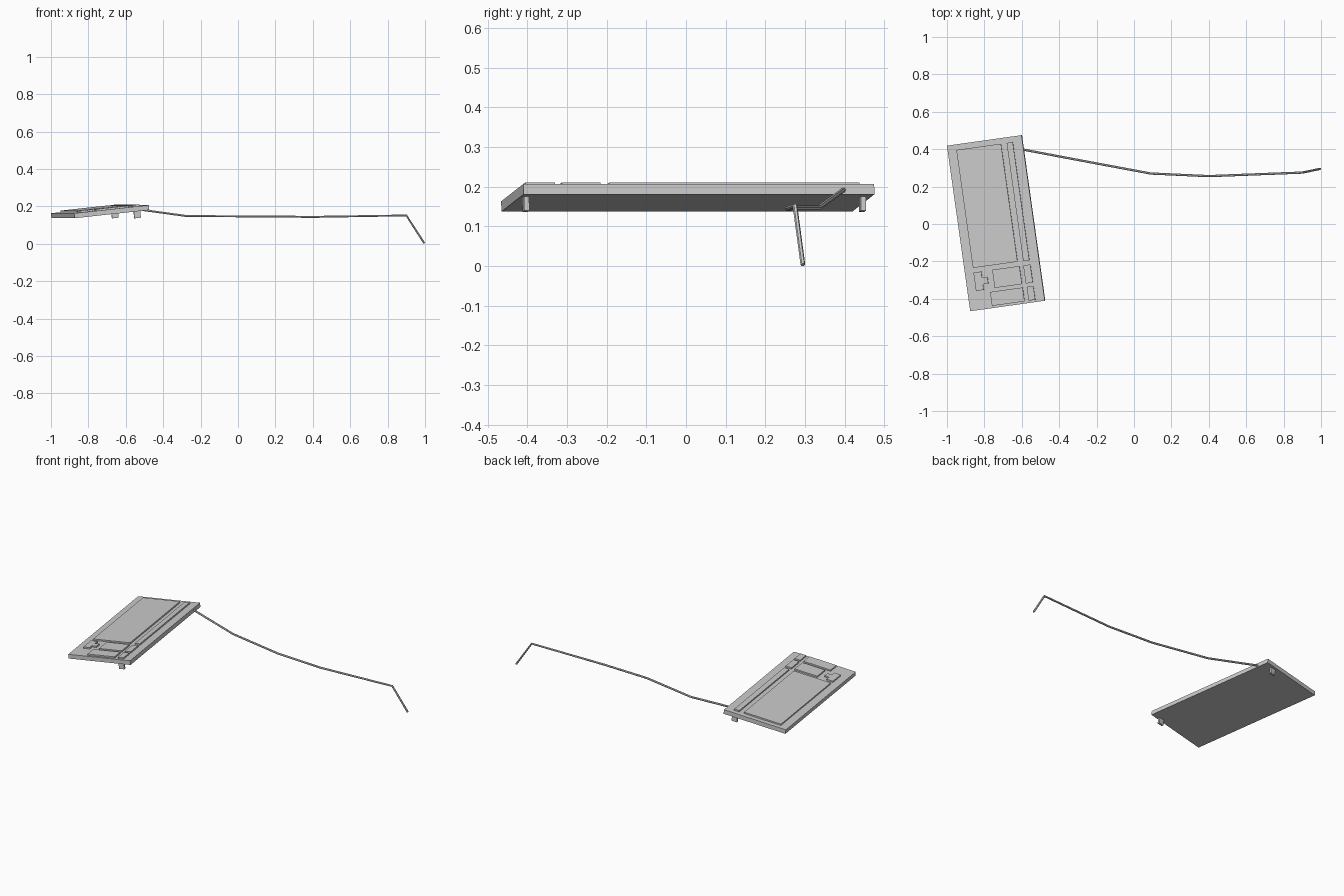
import bpy, bmesh, math
from mathutils import Matrix, Vector

if "Cube" in bpy.data.objects:
    bpy.data.objects.remove(bpy.data.objects["Cube"])

# Local keyboard frame: x = depth (front edge to raised back edge), y = length, z = up from underside
FRAME = (Matrix.Translation((-0.873, -0.466, 0.137))
         @ Matrix.Rotation(math.radians(8.0), 4, 'Z')
         @ Matrix.Rotation(math.radians(-6.2), 4, 'Y'))
DEPTH, LENGTH, THICK, KEY_H = 0.405, 0.894, 0.0265, 0.009


def prism(name, outline, z0, z1):
    """Extrude an outline between two heights in the keyboard frame."""
    bm = bmesh.new()
    face = bm.faces.new([bm.verts.new((x, y, z0)) for x, y in outline])
    ext = bmesh.ops.extrude_face_region(bm, geom=[face])
    verts = [v for v in ext["geom"] if isinstance(v, bmesh.types.BMVert)]
    bmesh.ops.translate(bm, verts=verts, vec=(0, 0, z1 - z0))
    bmesh.ops.recalc_face_normals(bm, faces=bm.faces)
    me = bpy.data.meshes.new(name)
    bm.to_mesh(me)
    bm.free()
    ob = bpy.data.objects.new(name, me)
    ob.matrix_world = FRAME
    bpy.context.collection.objects.link(ob)
    return ob


def rect(x0, x1, y0, y1):
    return [(x0, y0), (x1, y0), (x1, y1), (x0, y1)]


# Case
prism("case", rect(0, DEPTH, 0, LENGTH), 0, THICK)

# Raised key blocks
blocks = {
    "main_keys": rect(0.048, 0.290, 0.227, 0.864),
    "function_row": rect(0.321, 0.354, 0.226, 0.864),
    "navigation_keys": rect(0.149, 0.297, 0.105, 0.203),
    "system_keys": rect(0.318, 0.356, 0.105, 0.203),
    "number_pad": rect(0.121, 0.298, 0.012, 0.087),
    "indicator_panel": rect(0.320, 0.356, 0.012, 0.087),
    "arrow_keys": [(0.047, 0.103), (0.089, 0.103), (0.089, 0.133), (0.118, 0.133),
                   (0.118, 0.170), (0.089, 0.170), (0.089, 0.202), (0.047, 0.202)],
}
for name, outline in blocks.items():
    prism(name, outline, THICK - 0.002, THICK + KEY_H)

# Fold-out feet under the raised edge
for name, y in (("near_foot", 0.008), ("far_foot", 0.866)):
    prism(name, rect(0.322, 0.357, y, y + 0.013), -0.036, 0.002)

# Cable drooping over the table edge
path = [(-0.62, 0.403, 0.196), (-0.27, 0.337, 0.148), (0.09, 0.270, 0.147),
        (0.40, 0.256, 0.144), (0.90, 0.275, 0.152), (0.996, 0.295, 0.003)]
curve = bpy.data.curves.new("cable", 'CURVE')
curve.dimensions = '3D'
curve.bevel_depth = 0.006
curve.bevel_resolution = 1
curve.use_fill_caps = True
spline = curve.splines.new('POLY')
spline.points.add(len(path) - 1)
for p, co in zip(spline.points, path):
    p.co = (*co, 1)
spline.use_smooth = False
cable = bpy.data.objects.new("cable", curve)
bpy.context.collection.objects.link(cable)
